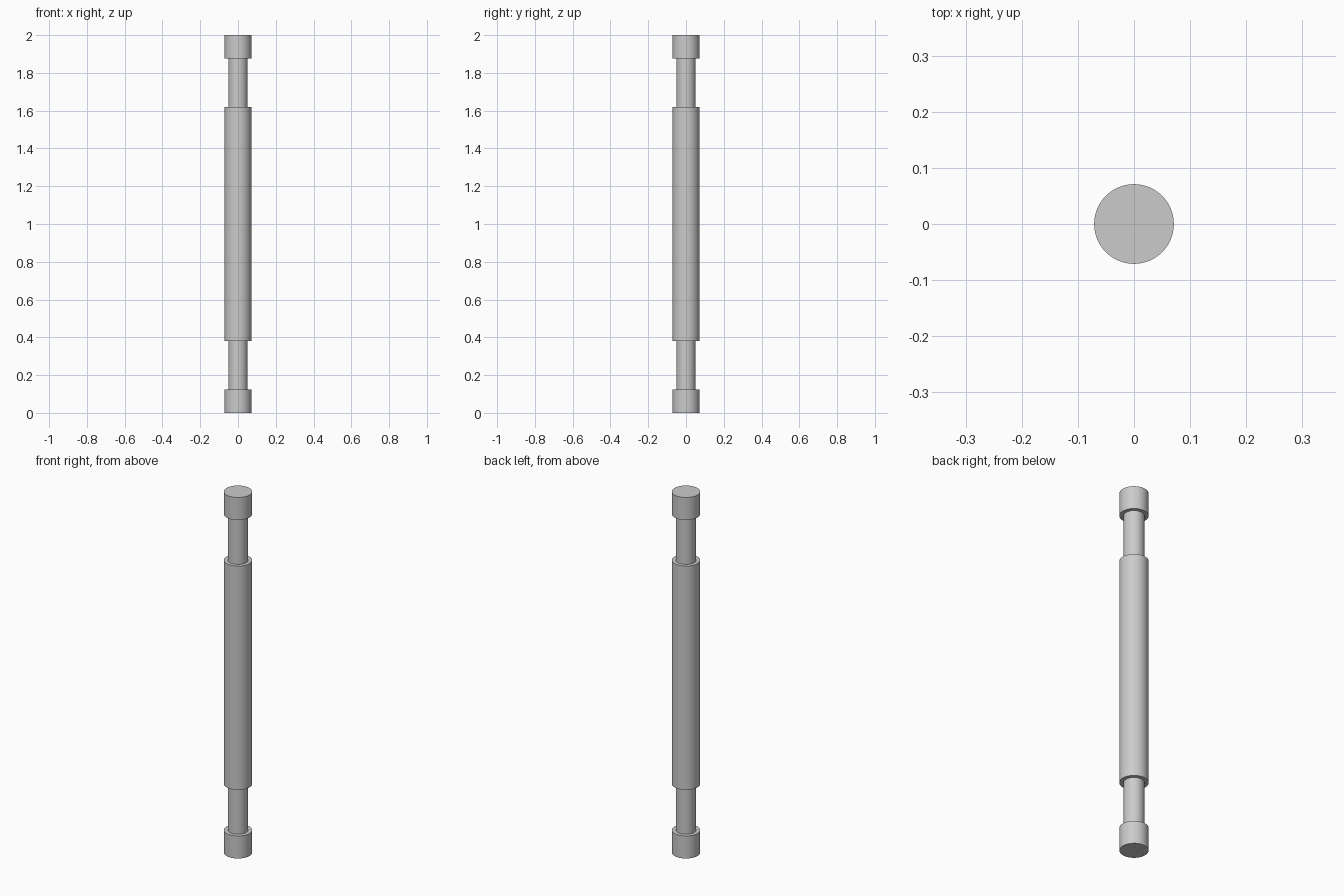
import bpy, bmesh, math

cube = bpy.data.objects.get("Cube")
if cube:
    bpy.data.objects.remove(cube, do_unlink=True)

SIDES = 64
HEIGHT = 2.0
WIDE, NARROW = 0.071, 0.051

# Plain grey metal
grey = bpy.data.materials.new("grey_metal")
grey.use_nodes = True
colour = (0.6, 0.6, 0.6, 1)
grey.diffuse_color = colour
grey.node_tree.nodes["Principled BSDF"].inputs["Base Color"].default_value = colour

# Lower half of the profile, from end cap to neck to sleeve, then mirrored upward
lower = [(0, 0), (WIDE, 0), (WIDE, 0.125), (NARROW, 0.125), (NARROW, 0.38), (WIDE, 0.38)]
profile = lower + [(r, HEIGHT - z) for r, z in reversed(lower)]

# Turned pin: one watertight body spun around the z axis
bm = bmesh.new()
verts = [bm.verts.new((r, 0, z)) for r, z in profile]
edges = [bm.edges.new(pair) for pair in zip(verts, verts[1:])]
bmesh.ops.spin(bm, geom=verts + edges, cent=(0, 0, 0), axis=(0, 0, 1),
               angle=math.tau, steps=SIDES, use_merge=True)
bmesh.ops.remove_doubles(bm, verts=bm.verts[:], dist=0.0001)
bmesh.ops.recalc_face_normals(bm, faces=bm.faces[:])
mesh = bpy.data.meshes.new("grooved_pin")
bm.to_mesh(mesh)
bm.free()
mesh.materials.append(grey)

pin = bpy.data.objects.new("grooved_pin", mesh)
bpy.context.collection.objects.link(pin)
bpy.ops.object.select_all(action="DESELECT")
pin.select_set(True)
bpy.context.view_layer.objects.active = pin
bpy.ops.object.shade_smooth_by_angle(angle=math.radians(30))
